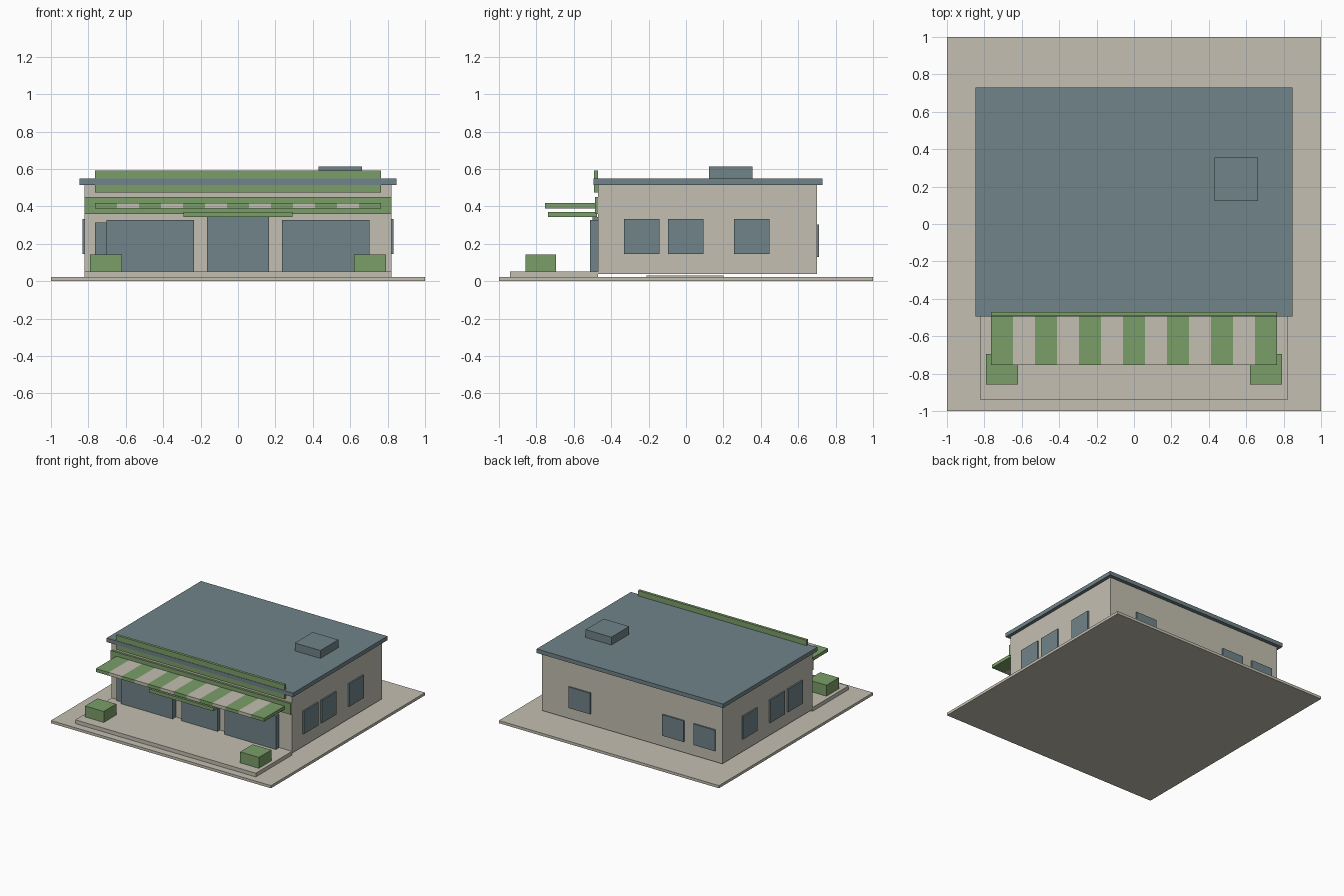
import bpy

if "Cube" in bpy.data.objects:
    bpy.data.objects.remove(bpy.data.objects["Cube"])


def material(name, rgb):
    m = bpy.data.materials.new(name)
    m.diffuse_color = (*rgb, 1)
    m.use_nodes = True
    m.node_tree.nodes["Principled BSDF"].inputs["Base Color"].default_value = m.diffuse_color
    return m


STONE = material("warm_stone", (0.55, 0.52, 0.44))
GREEN = material("leaf_green", (0.195, 0.342, 0.141))
SLATE = material("slate_blue", (0.162, 0.227, 0.25))


def box(name, x, y, z, mat):
    """Box from (min, max) ranges on each axis."""
    bpy.ops.mesh.primitive_cube_add(
        size=1, location=[(a + b) / 2 for a, b in (x, y, z)])
    ob = bpy.context.object
    ob.name = name
    ob.scale = [b - a for a, b in (x, y, z)]
    bpy.ops.object.transform_apply(location=False, rotation=False, scale=True)
    ob.data.materials.append(mat)
    return ob


# Ground slab, inner floor pad, front terrace, walls
box("ground_slab", (-1, 1), (-1, 1), (0, 0.022), STONE)
box("floor_pad", (-0.2, 0.2), (-0.21, 0.2), (0.022, 0.03), STONE)
box("terrace", (-0.82, 0.82), (-0.94, -0.47), (0.022, 0.053), STONE)
box("walls", (-0.82, 0.82), (-0.47, 0.70), (0.038, 0.515), STONE)

# Roof with vent unit
box("roof", (-0.847, 0.847), (-0.495, 0.73), (0.515, 0.548), SLATE)
box("roof_unit", (0.43, 0.663), (0.123, 0.355), (0.548, 0.613), SLATE)

# Green fascia boards above the shop front
box("sign_board", (-0.765, 0.765), (-0.492, -0.47), (0.475, 0.592), GREEN)
box("fascia_band", (-0.82, 0.82), (-0.487, -0.47), (0.36, 0.45), GREEN)

# Striped awning and door canopy
stripe = 1.53 / 13
for i in range(13):
    x0 = -0.765 + i * stripe
    box(f"awning_stripe_{i}", (x0, x0 + stripe), (-0.753, -0.475),
        (0.39, 0.417), STONE if i % 2 else GREEN)
box("door_canopy", (-0.292, 0.292), (-0.737, -0.475), (0.343, 0.371), GREEN)

# Shop windows, entrance and side door
for s in (-1, 1):
    x = sorted((s * 0.235, s * 0.703))
    box("shop_window", x, (-0.513, -0.47), (0.053, 0.327), SLATE)
box("entrance", (-0.165, 0.165), (-0.5, -0.47), (0.053, 0.343), SLATE)
box("side_door", (-0.765, -0.56), (-0.487, -0.47), (0.053, 0.313), SLATE)
box("side_door_glass", (-0.755, -0.57), (-0.495, -0.485), (0.11, 0.3), SLATE)

# Planters at the terrace corners
for s in (-1, 1):
    box("planter", sorted((s * 0.62, s * 0.79)), (-0.857, -0.695),
        (0.053, 0.143), GREEN)

# Side windows, mirrored on both walls
for s in (-1, 1):
    for y0 in (-0.332, -0.097, 0.257):
        box("side_window", sorted((s * 0.815, s * 0.832)), (y0, y0 + 0.19),
            (0.145, 0.333), SLATE)

# Back windows
for x0 in (-0.76, -0.475, 0.375):
    box("back_window", (x0, x0 + 0.195), (0.695, 0.712), (0.13, 0.303), SLATE)
